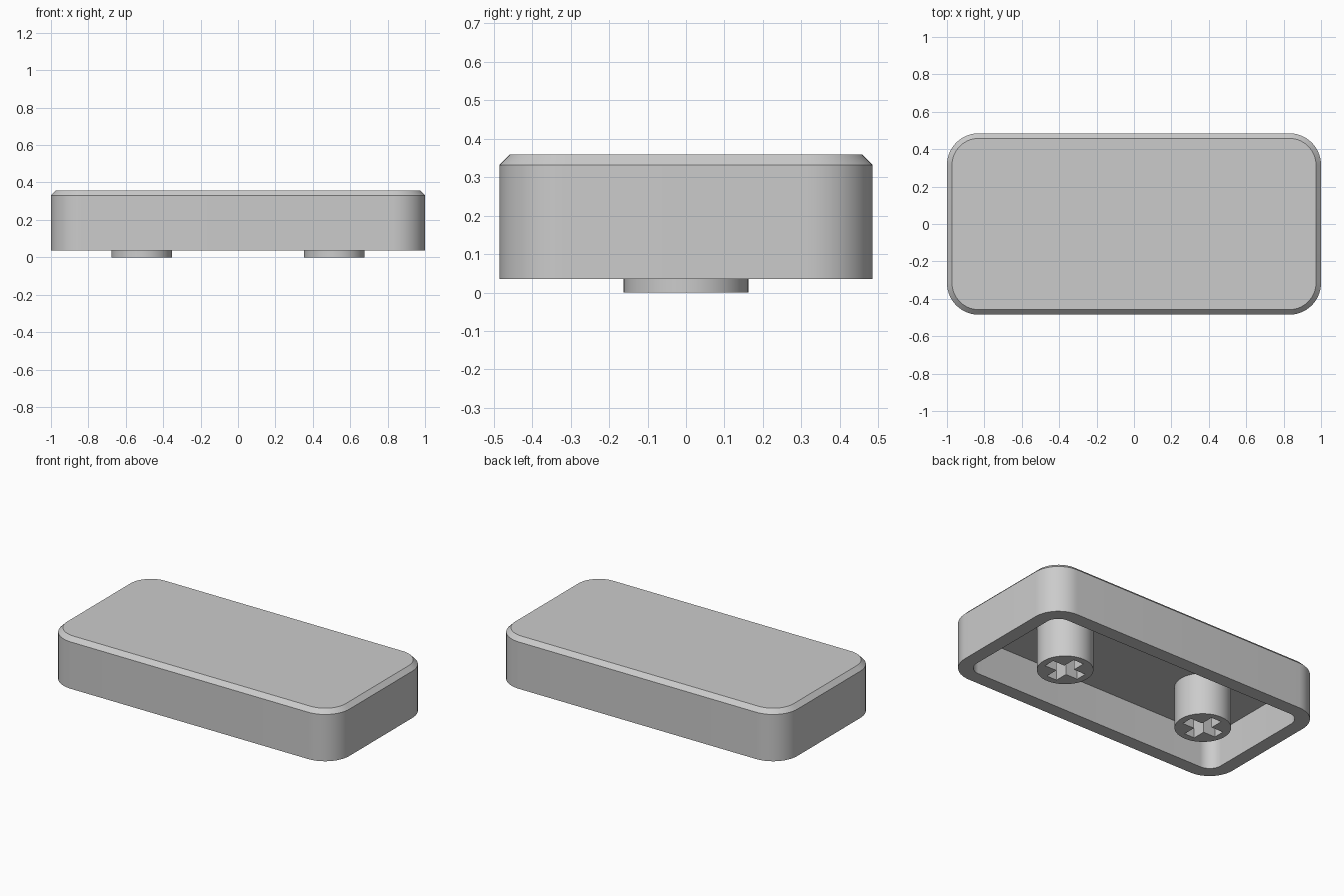
import bpy
import bmesh
from math import cos, sin, pi, radians

cube = bpy.data.objects.get("Cube")
if cube:
    bpy.data.objects.remove(cube, do_unlink=True)

HALF_X, HALF_Y, CORNER = 1.0, 0.485, 0.17
BASE, CEILING, TOP = 0.035, 0.268, 0.358
WALL, CHAMFER = 0.087, 0.027
STEM_X, STEM_R = 0.515, 0.162
SLOT_LONG, SLOT_HALF, SLOT_DEPTH = 0.12, 0.036, 0.21

grey = bpy.data.materials.new("light grey plastic")
grey.use_nodes = True
colour = (0.6, 0.6, 0.6, 1)
grey.diffuse_color = colour
grey.node_tree.nodes["Principled BSDF"].inputs["Base Color"].default_value = colour


def finish(bm, name):
    bmesh.ops.recalc_face_normals(bm, faces=bm.faces)
    mesh = bpy.data.meshes.new(name)
    bm.to_mesh(mesh)
    bm.free()
    obj = bpy.data.objects.new(name, mesh)
    bpy.context.collection.objects.link(obj)
    mesh.materials.append(grey)
    bpy.ops.object.select_all(action="DESELECT")
    obj.select_set(True)
    bpy.context.view_layer.objects.active = obj
    bpy.ops.object.shade_smooth_by_angle(angle=radians(30))
    return obj


def ring(bm, points, z):
    return [bm.verts.new((x, y, z)) for x, y in points]


def bridge(bm, a, b):
    n = len(a)
    for i in range(n):
        j = (i + 1) % n
        bm.faces.new((a[i], a[j], b[j], b[i]))


def rounded_rectangle(inset, steps=14):
    r = CORNER - inset
    points = []
    for corner, (sx, sy) in enumerate(((1, 1), (-1, 1), (-1, -1), (1, -1))):
        for i in range(steps + 1):
            a = (corner + i / steps) * pi / 2
            points.append((sx * (HALF_X - CORNER) + r * cos(a),
                           sy * (HALF_Y - CORNER) + r * sin(a)))
    return points


# Hollow cap: ceiling, inner wall, rim, outer wall, chamfer, top
bm = bmesh.new()
profile = ((WALL, CEILING), (WALL, BASE), (0, BASE),
           (0, TOP - CHAMFER), (CHAMFER, TOP))
rings = [ring(bm, rounded_rectangle(inset), z) for inset, z in profile]
for lower, upper in zip(rings, rings[1:]):
    bridge(bm, lower, upper)
bm.faces.new(rings[0])
bm.faces.new(rings[-1])
finish(bm, "cap_shell")


# Round stems with a cross-shaped socket underneath
def build_stem(name, x):
    bm = bmesh.new()
    circle = [(STEM_R * cos(2 * pi * i / 64), STEM_R * sin(2 * pi * i / 64))
              for i in range(64)]
    w, s = SLOT_HALF, SLOT_LONG
    cross = []
    for turn in range(4):
        for px, py in ((s, -w), (s, w), (w, w)):
            for _ in range(turn):
                px, py = -py, px
            cross.append((px, py))
    outer = ring(bm, circle, 0)
    outer_top = ring(bm, circle, CEILING)
    socket = ring(bm, cross, 0)
    socket_top = ring(bm, cross, SLOT_DEPTH)
    bridge(bm, outer, outer_top)
    bridge(bm, socket, socket_top)
    bm.faces.new(socket_top)
    bm.faces.new(outer_top)
    rim = [e for e in bm.edges if all(v.co.z == 0 for v in e.verts)]
    bmesh.ops.triangle_fill(bm, edges=rim, use_beauty=True, normal=(0, 0, -1))
    finish(bm, name).location.x = x


build_stem("left_stem", STEM_X)
build_stem("right_stem", -STEM_X)
